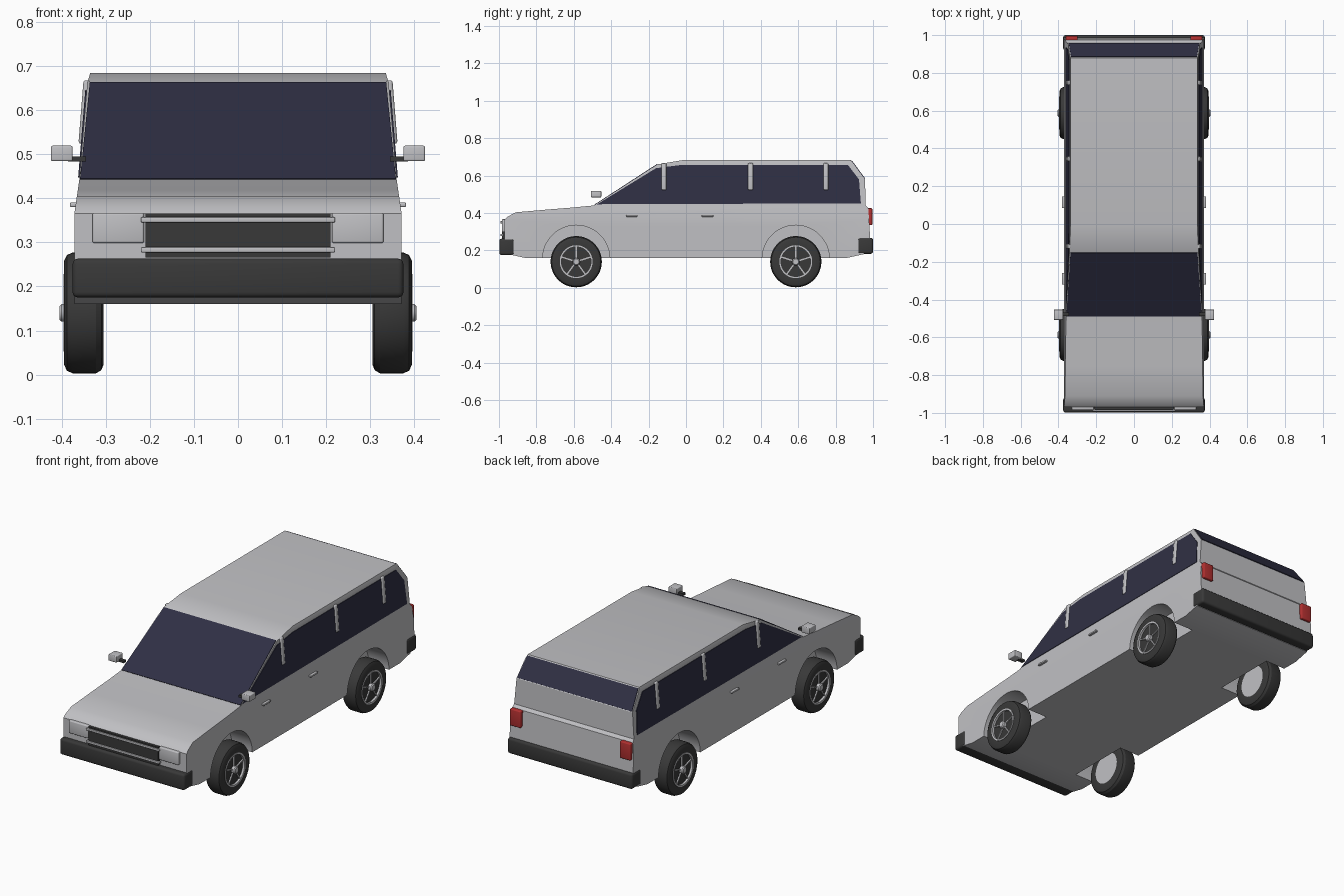
import bpy, bmesh, math
from mathutils import Vector, Matrix

if "Cube" in bpy.data.objects:
    bpy.data.objects.remove(bpy.data.objects["Cube"])


def material(name, rgb):
    m = bpy.data.materials.new(name)
    m.diffuse_color = (*rgb, 1)
    m.use_nodes = True
    m.node_tree.nodes["Principled BSDF"].inputs["Base Color"].default_value = m.diffuse_color
    return m


SILVER = material("silver paint", (0.53, 0.53, 0.55))
GLASS = material("dark glass", (0.029, 0.029, 0.058))
RUBBER = material("black rubber", (0.04, 0.04, 0.04))
RED = material("red lamp", (0.45, 0.03, 0.03))


def finish(bm, name, mat, mirror=False, bevel=0, smooth=True):
    bmesh.ops.recalc_face_normals(bm, faces=bm.faces)
    me = bpy.data.meshes.new(name)
    bm.to_mesh(me)
    bm.free()
    me.materials.append(mat)
    ob = bpy.data.objects.new(name, me)
    bpy.context.collection.objects.link(ob)
    bpy.ops.object.select_all(action='DESELECT')
    ob.select_set(True)
    bpy.context.view_layer.objects.active = ob
    if bevel:
        b = ob.modifiers.new("bevel", 'BEVEL')
        b.width, b.segments = bevel, 3
        bpy.ops.object.modifier_apply(modifier="bevel")
    if smooth:
        bpy.ops.object.shade_smooth_by_angle(angle=math.radians(30))
    if mirror:
        ob.modifiers.new("mirror", 'MIRROR')
    return ob


def box(name, lo, hi, mat, mirror=False, bevel=0, tilt=0):
    """Box between two corners, optionally leaned about the y axis."""
    bm = bmesh.new()
    lo, hi = Vector(lo), Vector(hi)
    mtx = (Matrix.Translation((lo + hi) / 2) @ Matrix.Rotation(tilt, 4, 'Y')
           @ Matrix.Diagonal((*(hi - lo), 1)))
    bmesh.ops.create_cube(bm, size=1, matrix=mtx)
    return finish(bm, name, mat, mirror, bevel)


def lathe(name, profile, mat, y, z, mirror=True, segs=48):
    """Spin an (x, radius) profile around a sideways axle."""
    bm = bmesh.new()
    vs = [bm.verts.new((x, y, z + r)) for x, r in profile]
    es = [bm.edges.new(p) for p in zip(vs, vs[1:])]
    bmesh.ops.spin(bm, geom=vs + es, cent=(0, y, z), axis=(1, 0, 0),
                   angle=math.tau, steps=segs)
    bmesh.ops.remove_doubles(bm, verts=bm.verts, dist=1e-5)
    return finish(bm, name, mat, mirror)


def plate(name, pts, offset, mat, mirror=False):
    """Thin solid plate from a flat outline."""
    bm = bmesh.new()
    off = Vector(offset)
    a = [bm.verts.new(Vector(p) + off) for p in pts]
    b = [bm.verts.new(Vector(p) - off) for p in pts]
    bm.faces.new(a)
    bm.faces.new(b[::-1])
    for i in range(len(a)):
        j = (i + 1) % len(a)
        bm.faces.new((a[i], b[i], b[j], a[j]))
    return finish(bm, name, mat, mirror, smooth=False)


# Half width of the body at each height
WIDTHS = [(0.0, 0.371), (0.365, 0.371), (0.44, 0.36), (0.66, 0.342), (0.684, 0.335)]


def half_width(z):
    for (z0, w0), (z1, w1) in zip(WIDTHS, WIDTHS[1:]):
        if z <= z1:
            return w0 + (w1 - w0) * (z - z0) / (z1 - z0)
    return WIDTHS[-1][1]


# Body shell: side silhouette, extruded and tapered by height
SIDE = [(-0.86, 0.16), (-0.95, 0.18), (-0.97, 0.22), (-0.97, 0.365), (-0.955, 0.38),
        (-0.91, 0.404), (-0.75, 0.418), (-0.6, 0.43), (-0.49, 0.441), (-0.15, 0.661),
        (-0.01, 0.684), (0.88, 0.684), (0.957, 0.58), (0.961, 0.44), (0.975, 0.425),
        (0.985, 0.26), (0.95, 0.18), (0.86, 0.16)]
bm = bmesh.new()
outline = bm.faces.new([bm.verts.new((-1, y, z)) for y, z in SIDE])
ext = bmesh.ops.extrude_face_region(bm, geom=[outline])["geom"]
bmesh.ops.translate(bm, vec=(2, 0, 0),
                    verts=[g for g in ext if isinstance(g, bmesh.types.BMVert)])
if not outline.is_valid or all(abs(f.normal.x) < 0.5 or f.calc_center_median().x > 0
                               for f in bm.faces):
    bm.faces.new([v for v in bm.verts if v.co.x < 0])
for z in (0.365, 0.441, 0.661):
    bmesh.ops.bisect_plane(bm, geom=bm.verts[:] + bm.edges[:] + bm.faces[:], dist=1e-4,
                           plane_co=(0, 0, z), plane_no=(0, 0, 1))
for v in bm.verts:
    v.co.x = math.copysign(half_width(v.co.z), v.co.x)
body = finish(bm, "body", SILVER, smooth=False)

# Wheel wells cut from the body
for y in (-0.587, 0.587):
    for s in (-1, 1):
        cutter = lathe("well_cutter", [(s * 0.25, 0), (s * 0.25, 0.18),
                                       (s * 0.45, 0.18), (s * 0.45, 0)],
                       SILVER, y, 0.155, mirror=False)
        cutter.hide_render = True
        cut = body.modifiers.new("well", 'BOOLEAN')
        cut.operation, cut.solver, cut.object = 'DIFFERENCE', 'EXACT', cutter
        bpy.ops.object.select_all(action='DESELECT')
        bpy.context.view_layer.objects.active = body
        body.select_set(True)
        bpy.ops.object.modifier_apply(modifier="well")
        bpy.data.objects.remove(cutter)
bpy.ops.object.shade_smooth_by_angle(angle=math.radians(25))

# Windows
side_glass = [(-0.475, 0.447), (-0.16, 0.64), (-0.02, 0.658), (0.865, 0.658),
              (0.925, 0.58), (0.935, 0.452)]
plate("side_window", [(half_width(z), y, z) for y, z in side_glass],
      (0.003, 0, 0), GLASS, mirror=True)
plate("windshield", [(-0.358, -0.488, 0.442), (0.358, -0.488, 0.442),
                     (0.336, -0.152, 0.66), (-0.336, -0.152, 0.66)],
      (0, -0.002, 0.003), GLASS)
plate("rear_window", [(-0.333, 0.884, 0.679), (0.333, 0.884, 0.679),
                      (0.345, 0.955, 0.583), (-0.345, 0.955, 0.583)],
      (0, 0.003, 0.002), GLASS)

# Window pillars
for y in (-0.118, 0.345, 0.748):
    box("window_pillar", (0.34, y - 0.013, 0.523), (0.356, y + 0.013, 0.667),
        SILVER, True, 0.006, tilt=-0.08)

# Bumpers
box("front_bumper", (-0.375, -0.998, 0.175), (0.375, -0.918, 0.263), RUBBER, bevel=0.012)
box("rear_bumper", (-0.375, 0.918, 0.182), (0.375, 1.0, 0.267), RUBBER, bevel=0.012)

# Grille, trim bars and headlights
box("grille", (-0.21, -0.985, 0.265), (0.21, -0.95, 0.365), RUBBER)
for z in (0.351, 0.283):
    box("grille_bar", (-0.22, -0.992, z - 0.006), (0.22, -0.975, z + 0.006),
        SILVER, bevel=0.003)
box("headlight", (0.213, -0.985, 0.298), (0.33, -0.95, 0.367), SILVER, True, 0.005)

# Tail lights
box("tail_light", (0.298, 0.962, 0.335), (0.362, 0.996, 0.426), RED, True, 0.005)

# Side mirrors and door handles
box("mirror", (0.375, -0.508, 0.484), (0.424, -0.453, 0.519), SILVER, True, 0.004)
box("mirror_stalk", (0.345, -0.488, 0.483), (0.385, -0.468, 0.495), RUBBER, True)
for y in (-0.29, 0.115):
    box("door_handle", (0.36, y - 0.031, 0.38), (0.381, y + 0.031, 0.39),
        SILVER, True, 0.003)

# Wheels
AXLE = 0.14
for y in (-0.587, 0.587):
    lathe("tyre", [(0.305, 0.085), (0.305, 0.118), (0.31, 0.13), (0.322, 0.137),
                   (0.375, 0.137), (0.388, 0.131), (0.394, 0.118), (0.393, 0.086),
                   (0.385, 0.086)], RUBBER, y, AXLE)
    lathe("wheel_face", [(0.384, 0), (0.384, 0.088)], RUBBER, y, AXLE)
    lathe("inner_disc", [(0.308, 0), (0.308, 0.09)], SILVER, y, AXLE)
    lathe("rim_ring", [(0.383, 0.079), (0.396, 0.079), (0.396, 0.088), (0.383, 0.088),
                       (0.383, 0.079)], SILVER, y, AXLE)
    lathe("hub_cap", [(0.38, 0.02), (0.4, 0.02), (0.405, 0.015), (0.405, 0)],
          SILVER, y, AXLE, segs=24)
    # Five thin spokes per wheel
    bm = bmesh.new()
    for i in range(5):
        turn = Matrix.Rotation(math.tau * i / 5, 4, 'X')
        mtx = (Matrix.Translation((0.386, y, AXLE)) @ turn
               @ Matrix.Translation((0, 0, 0.048)) @ Matrix.Diagonal((0.01, 0.007, 0.066, 1)))
        bmesh.ops.create_cube(bm, size=1, matrix=mtx)
    finish(bm, "spokes", SILVER, mirror=True)
